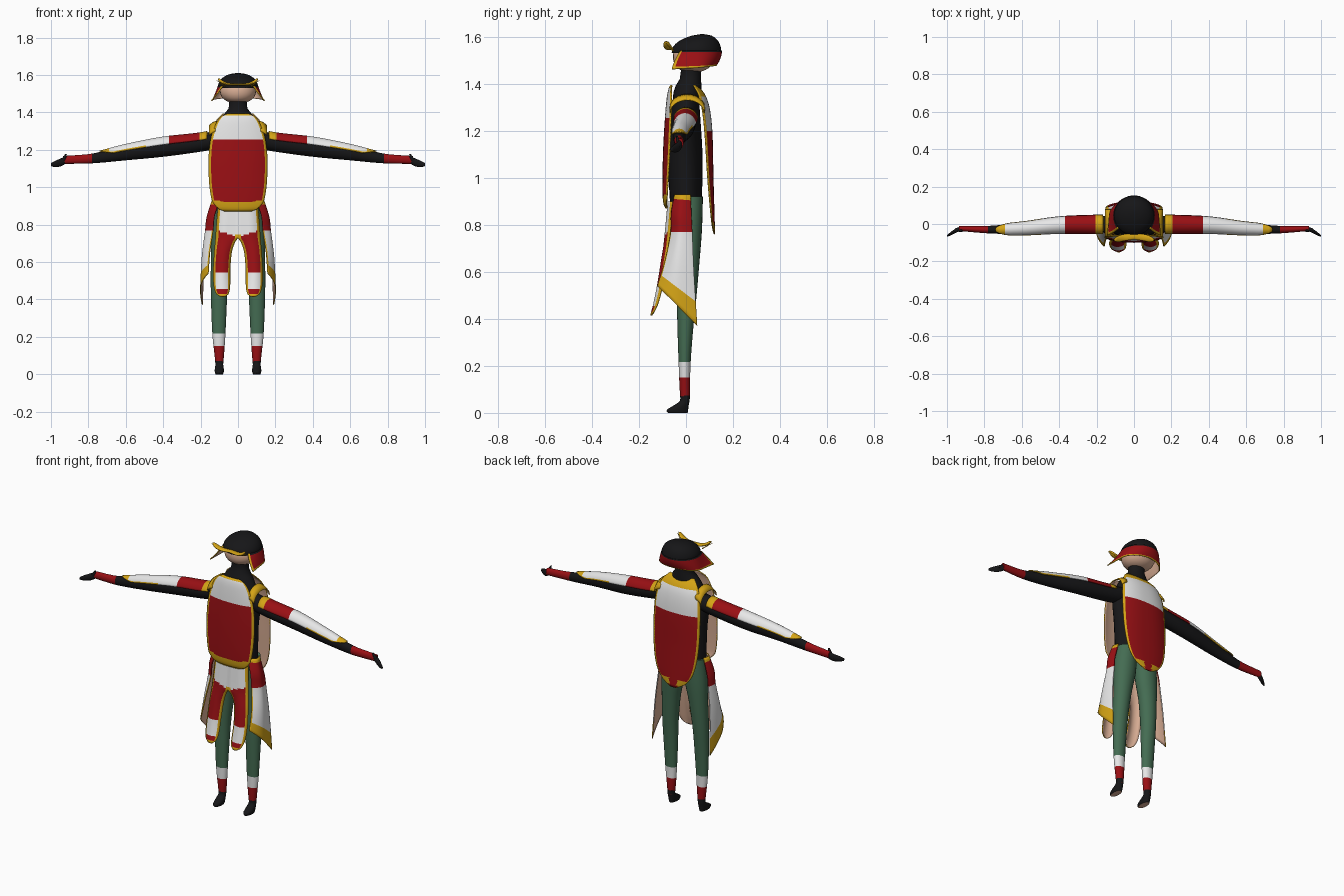
import bpy, bmesh, math
from mathutils import Vector

if "Cube" in bpy.data.objects:
    bpy.data.objects.remove(bpy.data.objects["Cube"])

COLOURS = {"black": (0.008, 0.008, 0.009), "red": (0.32, 0.005, 0.007),
           "white": (0.80, 0.80, 0.80), "yellow": (0.66, 0.37, 0.008),
           "green": (0.058, 0.15, 0.085), "skin": (0.72, 0.44, 0.31)}
NAMES = list(COLOURS)
MATS = []
for n, c in COLOURS.items():
    m = bpy.data.materials.new(n)
    m.diffuse_color = (*c, 1)
    m.use_nodes = True
    m.node_tree.nodes["Principled BSDF"].inputs["Base Color"].default_value = m.diffuse_color
    MATS.append(m)


def curve(table, t):
    """Smooth interpolation of a table whose first column is the key."""
    i = 0
    while i < len(table) - 2 and t > table[i + 1][0]:
        i += 1
    a, b = table[i], table[i + 1]
    p, q = table[max(i - 1, 0)], table[min(i + 2, len(table) - 1)]
    h = b[0] - a[0]
    s = min(max((t - a[0]) / h, 0), 1)
    res = []
    for k in range(1, len(a)):
        m0 = (b[k] - p[k]) / (b[0] - p[0]) * h
        m1 = (q[k] - a[k]) / (q[0] - a[0]) * h
        res.append((2*s**3 - 3*s*s + 1) * a[k] + (s**3 - 2*s*s + s) * m0
                   + (3*s*s - 2*s**3) * b[k] + (s**3 - s*s) * m1)
    return res


def keys(lo, hi, n, cuts=()):
    return sorted({round(lo + (hi - lo) * i / n, 4) for i in range(n + 1)} | set(cuts))


def columns(edge, n=12):
    return [-1] + [-edge + 2 * edge * i / n for i in range(n + 1)] + [1]


def surface(name, rows, rule, us=None, out=None, mirror=False):
    """Skin rows of points; open sheets (us given) become thin plates lined with skin."""
    bm = bmesh.new()
    vs = [[bm.verts.new(p) for p in r] for r in rows]
    n = len(rows[0])
    for j in range(len(rows) - 1):
        for i in range(n - 1 if us else n):
            k = (i + 1) % n
            f = bm.faces.new((vs[j][i], vs[j][k], vs[j + 1][k], vs[j + 1][i]))
            u = (us[i] + us[k]) / 2 if us else 0
            f.material_index = NAMES.index(rule(f.calc_center_median(), u, (j + .5) / (len(rows) - 1)))
    if us:
        bm.normal_update()
        if sum(f.normal.dot(Vector(out)) * f.calc_area() for f in bm.faces) < 0:
            bmesh.ops.reverse_faces(bm, faces=bm.faces[:])
    else:
        for r, v in ((vs[0], 0), (vs[-1], 1)):
            f = bm.faces.new(r)
            f.material_index = NAMES.index(rule(f.calc_center_median(), 0, v))
        bmesh.ops.recalc_face_normals(bm, faces=bm.faces[:])
    me = bpy.data.meshes.new(name)
    bm.to_mesh(me)
    bm.free()
    for m in MATS:
        me.materials.append(m)
    ob = bpy.data.objects.new(name, me)
    bpy.context.collection.objects.link(ob)
    bpy.context.view_layer.objects.active = ob
    ob.select_set(True)
    bpy.ops.object.shade_smooth_by_angle(angle=math.radians(50))
    ob.select_set(False)
    if us:
        s = ob.modifiers.new("thickness", "SOLIDIFY")
        s.thickness, s.offset, s.material_offset = 0.005, -1, len(NAMES)
    if mirror:
        ob.modifiers.new("mirror", "MIRROR").merge_threshold = 0.0005
    return ob


def loft(name, table, rule, n=20, cuts=(), sides=24, axis="z", mirror=False):
    """Oval rings: z rows are (z, cx, cy, rx, ry), x rows are (x, cy, cz, ry, rz)."""
    rows = []
    for t in keys(table[0][0], table[-1][0], n, cuts):
        a, b, ra, rb = curve(table, t)
        ring = []
        for i in range(sides):
            w = math.tau * i / sides
            p, q = a + ra * math.cos(w), b + rb * math.sin(w)
            ring.append((p, q, t) if axis == "z" else (t, p, q))
        rows.append(ring)
    return surface(name, rows, rule, mirror=mirror)


def solid(c):
    return lambda p, u, v: c


# Torso, neck and head
loft("torso", [(.89, 0, 0, .125, .068), (1.1, 0, -.004, .13, .074), (1.24, 0, -.004, .145, .066),
               (1.31, 0, 0, .125, .058), (1.38, 0, .008, .085, .058), (1.415, 0, .018, .052, .046),
               (1.48, 0, .022, .048, .042)], solid("black"))
loft("head", [(1.45, 0, .03, .03, .03), (1.465, 0, .03, .07, .065), (1.505, 0, .035, .096, .09),
              (1.55, 0, .04, .085, .085), (1.58, 0, .05, .05, .05)], solid("skin"), n=14)

# Legs and feet
loft("leg", [(.05, .1, -.004, .02, .019), (.1, .1, -.005, .025, .022), (.2, .102, -.006, .034, .025),
             (.35, .102, -.003, .041, .033), (.5, .1, .003, .046, .042), (.65, .09, .01, .054, .048),
             (.78, .076, .012, .066, .056), (.92, .068, .01, .06, .062)],
     lambda p, u, v: "red" if p.z < .15 else "white" if p.z < .217 else "green",
     n=26, cuts=(.15, .217), mirror=True)
loft("foot", [(0, .1, -.035, .02, .042), (.012, .1, -.037, .024, .046), (.03, .1, -.022, .024, .033),
              (.05, .1, -.006, .021, .021), (.075, .1, -.004, .0225, .021)],
     lambda p, u, v: "skin" if p.z < .002 else "black", n=10, mirror=True)

# Arms and hands
ARM = [(.08, 0, 1.262, .045, .05), (.2, -.002, 1.238, .045, .048), (.4, -.006, 1.213, .04, .05),
       (.6, -.024, 1.184, .03, .04), (.78, -.03, 1.154, .02, .026), (.935, -.024, 1.146, .013, .021)]
loft("arm", ARM, lambda p, u, v: "red" if p.x > .78 else "black", cuts=(.78,), axis="x", mirror=True)
loft("hand", [(.92, -.023, 1.146, .012, .019), (.95, -.034, 1.132, .012, .021),
              (.98, -.052, 1.124, .009, .016), (1.0, -.064, 1.121, .004, .008)],
     solid("black"), n=8, sides=12, axis="x", mirror=True)
loft("thumb", [(1.13, .945, -.03, .016, .009), (1.155, .93, -.034, .011, .008),
               (1.178, .919, -.038, .004, .004)], solid("black"), n=6, sides=10, mirror=True)

# Arm guards: half shells over the upper side of each arm
us = columns(.86)
rows = []
for x in keys(.165, .74, 30, (.205, .37, .69)):
    cy, cz, ry, rz = curve(ARM, x)
    span = 1.3 * math.sqrt(max(0.01, min(1, (.745 - x) / .08)))
    rows.append([(x, cy + (ry + .009) * math.sin(u * span), cz + (rz + .008) * math.cos(u * span)) for u in us])
surface("arm_guard", rows, lambda p, u, v: "yellow" if p.x < .205 or p.x > .69 or abs(u) > .86 and p.x > .5
        else "red" if p.x < .37 else "white", us, (0, 0, 1), True)


def body_plate(name, table, rule, edge, out, cuts):
    """Wide plate from rows of (z, half width, y at the middle, edge setback)."""
    us = columns(edge, 16)
    rows = []
    for z in keys(table[0][0], table[-1][0], 40, cuts):
        hw, y, s = curve(table, z)
        rows.append([(u * hw, y + s * abs(u) ** 2.5, z) for u in us])
    surface(name, rows, rule, us, out)


# Chest and back plates
body_plate("chest_plate",
           [(.87, .07, -.088, .006), (.885, .105, -.095, .01), (.93, .14, -.1, .018), (1.1, .158, -.098, .026),
            (1.25, .148, -.09, .024), (1.34, .118, -.082, .018), (1.38, .088, -.074, .01), (1.395, .055, -.066, .005)],
           lambda p, u, v: "yellow" if abs(u) > .91 or p.z > 1.383 or p.z < .915 + .4 * p.x ** 2 * 3
           else "white" if p.z > 1.255 else "red", .91, (0, -1, 0), (1.255, 1.383, .92, .93))
body_plate("back_plate",
           [(.76, .02, .124, -.002), (.79, .075, .123, -.008), (.86, .122, .121, -.014), (1.0, .148, .117, -.022),
            (1.2, .152, .112, -.03), (1.3, .14, .1, -.03), (1.36, .115, .078, -.025), (1.395, .08, .045, -.012)],
           lambda p, u, v: "yellow" if abs(u) > .91 or p.z > 1.345 or (p.z < .81 and abs(p.x) > .025)
           else "white" if p.z > 1.2 else "red", .91, (0, 1, 0), (1.2, 1.345, .81))

# Shoulder straps joining the two plates
rows = []
for i in range(13):
    w = math.pi * i / 12
    rows.append([(x, .005 - .075 * math.cos(w), 1.29 + k + .055 * math.sin(w))
                 for x, k in ((.115, .012), (.135, .003), (.155, -.012))])
surface("shoulder_strap", rows, solid("yellow"), [-1, 0, 1], (0, 0, 1), True)

# Front skirt: two rounded flaps joined at the top
SKIRT = [(.415, .068, .095, -.152, .004), (.43, .05, .116, -.148, .01), (.47, .042, .13, -.138, .018),
         (.55, .041, .133, -.122, .022), (.65, .033, .128, -.106, .022), (.705, .016, .123, -.097, .022),
         (.73, 0, .121, -.094, .022), (.76, 0, .119, -.091, .022), (.9, 0, .108, -.078, .02)]
us = columns(.74)
rows = []
for z in keys(.415, .9, 48, (.43, .455, .545, .73)):
    a, b, y, s = curve(SKIRT, z)
    a = max(a, 0) if z < .73 else 0
    rows.append([(a + (b - a) * (u + 1) / 2, y + s * u * u * (1 if u > 0 else min(1, a / .035)), z) for u in us])


def skirt_colour(p, u, v):
    if u > .74 or p.z < .428 or (p.z < .73 and u < -.74) or (p.z < .745 and p.x < .014):
        return "yellow"
    return "red" if p.z < .455 or .545 < p.z < .735 + .3 * p.x else "white"


surface("skirt_flap", rows, skirt_colour, us, (0, -1, 0), True)

# Hip guards: key, front edge y and z, back edge y and z, middle x
HIP = [(0, -.05, .93, .02, .93, .14), (.2, -.064, .85, .024, .83, .168), (.4, -.066, .77, .027, .77, .176),
       (.7, -.09, .65, .034, .6, .194), (1, -.122, .54, .048, .372, .203)]
us = columns(.93)
rows = []
for t in keys(0, 1, 30, (.05, .4, .87)):
    fy, fz, by, bz, mx = curve(HIP, t)
    rows.append([(mx - (.042 if u < 0 else .01) * u * u, fy + (by - fy) * (u + 1) / 2,
                  fz + (bz - fz) * (u + 1) / 2) for u in us])
surface("hip_guard", rows, lambda p, u, v: "yellow" if v < .05 or v > .87 or u < -.93 and p.z < .77
        else "red" if p.z > .765 else "white", us, (1, 0, 0), True)

# Helmet dome
loft("helmet_dome", [(1.53, 0, .045, .107, .106), (1.555, 0, .046, .104, .102), (1.58, 0, .053, .088, .085),
                     (1.597, 0, .062, .064, .06), (1.607, 0, .068, .037, .035), (1.611, 0, .07, .008, .008)],
     solid("black"), n=14, sides=32)

# Flared helmet neck guard, open at the face
us = columns(.955, 28)
rows = []
for j in range(11):
    v = j / 10
    row = []
    for u in us:
        a = u * math.radians(130)
        side = math.copysign(math.sin(min(abs(a), math.pi / 2)), a)
        fore = max(0, -math.cos(a)) / .64
        x = (.108 + .026 * v + .01 * v * fore) * ((1 - v) * math.sin(a) + v * side)
        y = .045 + (.108 - .022 * v * v) * math.cos(a) - .05 * v * fore
        row.append((x, y, 1.542 - v * (.064 + .014 * abs(u))))
    rows.append(row)
surface("helmet_guard", rows, lambda p, u, v: "yellow" if v > .86 or abs(u) > .955
        else "black" if v < .1 else "red", us, (0, 1, 0))

# Upswept brow crest and side pins
loft("brow_crest", [(0, -.066, 1.55, .016, .006), (.05, -.072, 1.55, .018, .007), (.08, -.079, 1.56, .017, .009),
                    (.098, -.083, 1.572, .012, .009), (.108, -.085, 1.578, .003, .003)],
     solid("yellow"), n=12, sides=14, axis="x", mirror=True)
loft("brow_pin", [(.07, -.055, 1.54, .004, .004), (.115, -.085, 1.572, .0015, .0015)],
     solid("yellow"), n=2, sides=6, axis="x", mirror=True)
